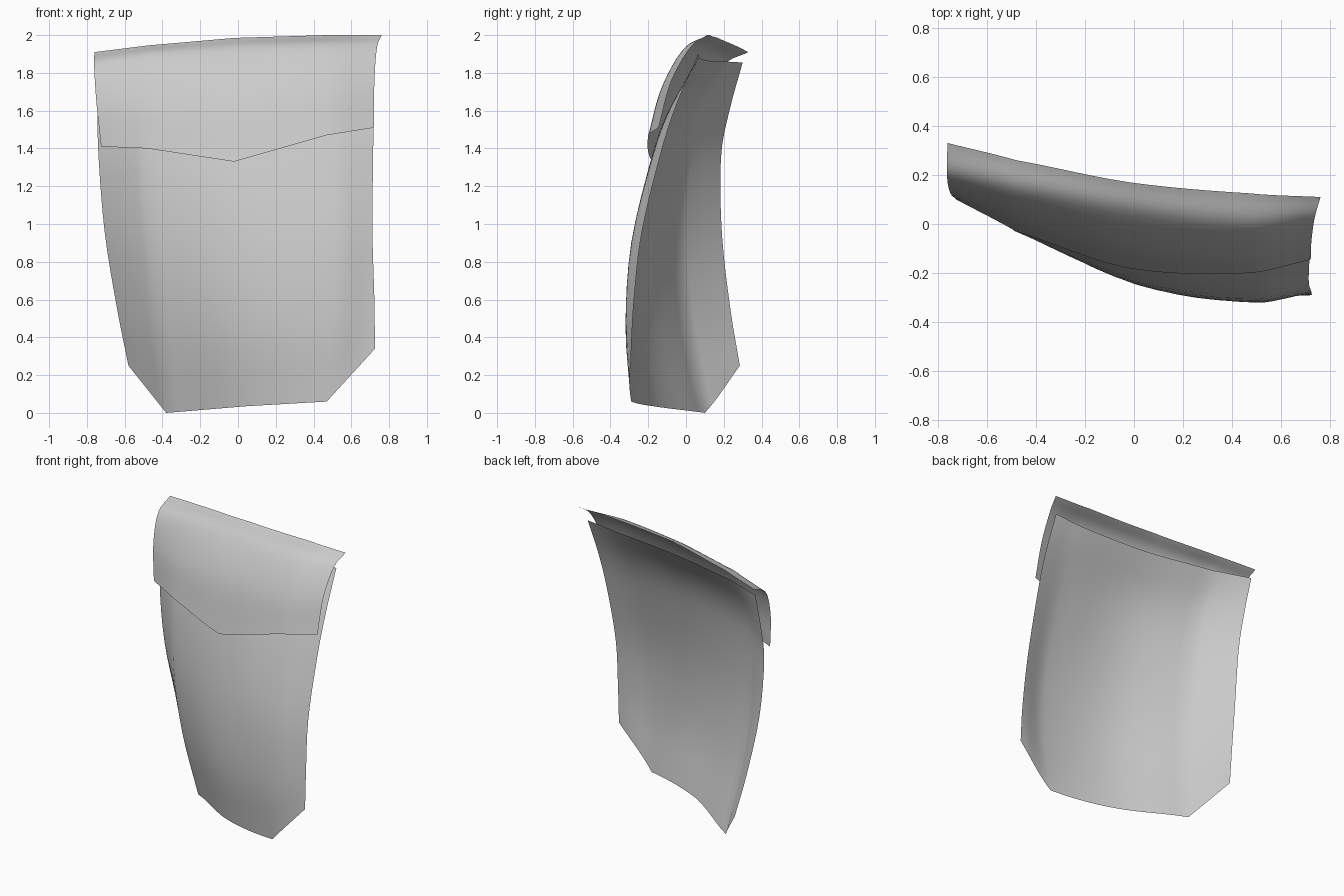
import bpy


def catmull(p, t):
    """Smooth curve through the values p, t from 0 to 1."""
    n = len(p) - 1
    i = min(int(t * n), n - 1)
    f = t * n - i
    b, c = p[i], p[i + 1]
    a = p[i - 1] if i > 0 else 2 * b - c
    d = p[i + 2] if i + 2 <= n else 2 * c - b
    return b + 0.5 * f * (c - a + f * (2 * a - 5 * b + 4 * c - d + f * (3 * (b - c) + d - a)))


def linear(p, t):
    n = len(p) - 1
    i = min(int(t * n), n - 1)
    return p[i] + (p[i + 1] - p[i]) * (t * n - i)


def cloth_sheet(name, columns, nu=24, nv=20):
    """Loft a sheet across vertical profile columns; outline corners stay sharp."""
    verts = []
    for a in range(nu + 1):
        for b in range(nv + 1):
            pts = [[catmull([p[k] for p in col], b / nv) for col in columns]
                   for k in range(3)]
            u = a / nu
            verts.append((linear(pts[0], u), catmull(pts[1], u), linear(pts[2], u)))
    s = nv + 1
    faces = [(a * s + b, (a + 1) * s + b, (a + 1) * s + b + 1, a * s + b + 1)
             for a in range(nu) for b in range(nv)]
    mesh = bpy.data.meshes.new(name)
    mesh.from_pydata(verts, [], faces)
    mesh.shade_smooth()
    obj = bpy.data.objects.new(name, mesh)
    bpy.context.collection.objects.link(obj)
    return obj


# Pocket panel: profiles from left to right, each bottom to top
cloth_sheet("pocket_panel", [
    [(-.58, .285, .25), (-.64, .235, .55), (-.705, .19, .95), (-.738, .185, 1.35), (-.745, .23, 1.6), (-.75, .3, 1.855)],
    [(-.38, .10, 0), (-.44, .01, .45), (-.48, -.03, .9), (-.5, 0, 1.35), (-.5, .07, 1.62), (-.5, .21, 1.86)],
    [(.04, -.17, .035), (.02, -.24, .45), (0, -.235, .9), (0, -.16, 1.35), (0, -.065, 1.62), (0, .11, 1.865)],
    [(.47, -.29, .06), (.49, -.32, .45), (.5, -.29, .9), (.5, -.18, 1.35), (.5, -.08, 1.62), (.5, .07, 1.88)],
    [(.725, -.29, .34), (.722, -.275, .6), (.712, -.235, .95), (.715, -.14, 1.35), (.72, -.055, 1.62), (.72, .065, 1.9)],
])

# Flap folded over the front: profiles from left to right, each bottom to top
cloth_sheet("pocket_flap", [
    [(-.725, .1, 1.41), (-.75, .13, 1.65), (-.762, .2, 1.84), (-.76, .33, 1.91)],
    [(-.48, -.03, 1.40), (-.48, .02, 1.65), (-.48, .13, 1.88), (-.48, .26, 1.945)],
    [(-.02, -.18, 1.33), (-.02, -.10, 1.67), (-.02, .04, 1.91), (-.02, .17, 1.985)],
    [(.47, -.2, 1.47), (.47, -.13, 1.72), (.47, -.01, 1.93), (.47, .125, 2.0)],
    [(.72, -.145, 1.51), (.722, -.08, 1.75), (.735, .02, 1.93), (.76, .11, 2.0)],
])
